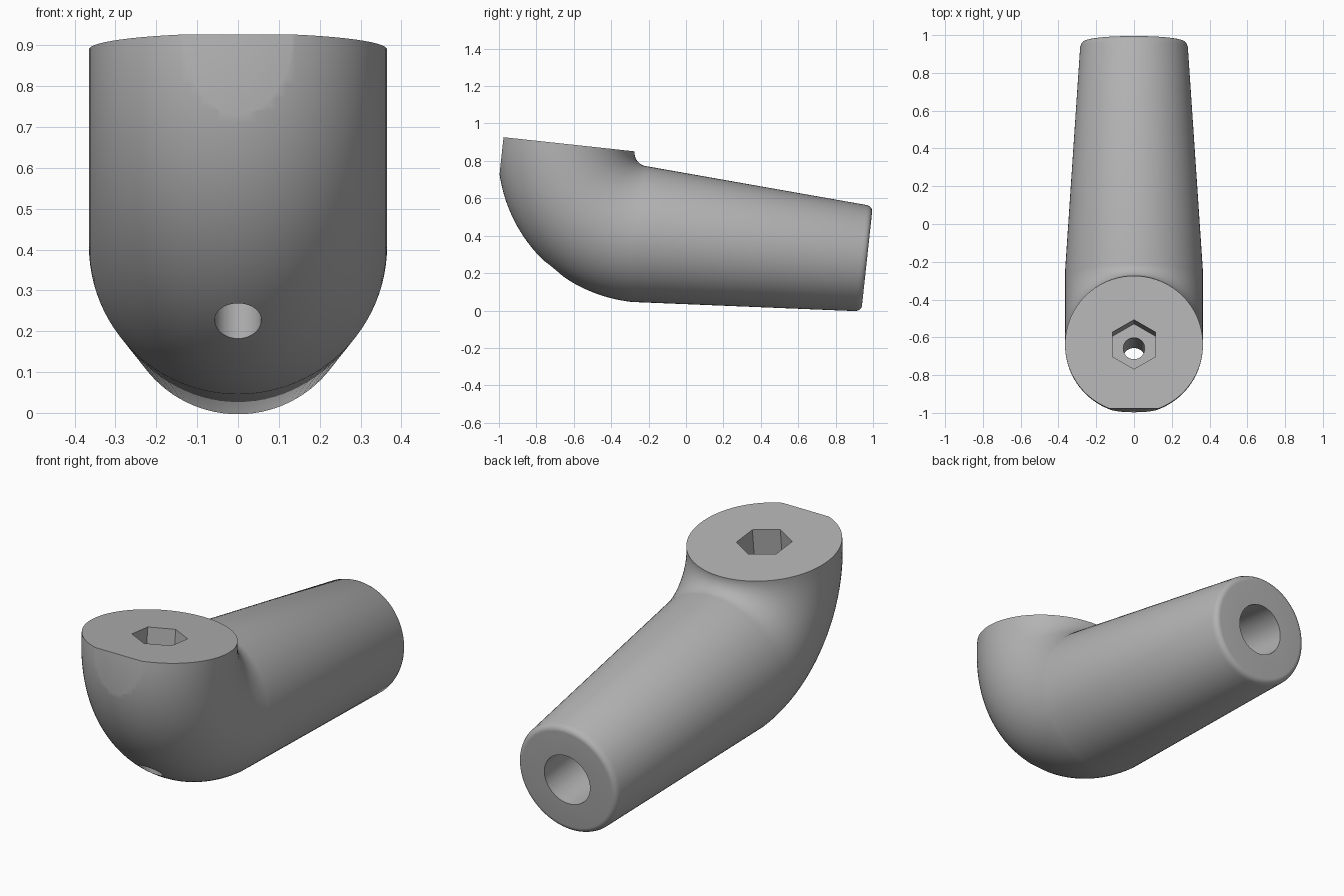
import bpy, bmesh
from math import pi, sin, cos, radians
from mathutils import Matrix, Vector

cube = bpy.data.objects.get("Cube")
if cube:
    bpy.data.objects.remove(cube, do_unlink=True)

grey = bpy.data.materials.new("plain grey")
grey.use_nodes = True
colour = (0.45, 0.45, 0.45, 1)
grey.diffuse_color = colour
grey.node_tree.nodes["Principled BSDF"].inputs["Base Color"].default_value = colour

# Tilted frame: origin at the bend pivot, y along the arm, z out of the seat face
FRAME = Matrix.Translation((0, -0.203, 0.843)) @ Matrix.Rotation(radians(-6.17), 4, 'X')
BEND, RADIUS, END_RADIUS, LENGTH, ROUND = 0.437, 0.365, 0.283, 1.225, 0.03
SIDES = 96


def finish(bm, name):
    bmesh.ops.recalc_face_normals(bm, faces=bm.faces)
    mesh = bpy.data.meshes.new(name)
    bm.to_mesh(mesh)
    bm.free()
    mesh.transform(FRAME)
    mesh.materials.append(grey)
    obj = bpy.data.objects.new(name, mesh)
    bpy.context.collection.objects.link(obj)
    return obj


def prism(name, sides, radius, centre, depth, axis, turn=0):
    bm = bmesh.new()
    spin = Matrix.Rotation(pi / 2, 4, 'X') if axis == 'Y' else Matrix.Rotation(turn, 4, 'Z')
    bmesh.ops.create_cone(bm, cap_ends=True, segments=sides, radius1=radius, radius2=radius,
                          depth=depth, matrix=Matrix.Translation(centre) @ spin)
    return finish(bm, name)


# Stations: (bend angle, distance along arm, section radius)
stations = [(pi / 2 * i / 40, 0, RADIUS) for i in range(41)]
stations.append((pi / 2, LENGTH - ROUND, END_RADIUS + 0.002))
for i in range(1, 9):
    a = pi / 2 * i / 8
    stations.append((pi / 2, LENGTH - ROUND * (1 - sin(a)), END_RADIUS - ROUND * (1 - cos(a))))

# Elbow and tapered arm as one lofted skin
bm = bmesh.new()
rings = []
for t, along, r in stations:
    ring = []
    for k in range(SIDES):
        a = 2 * pi * k / SIDES
        reach = BEND + r * cos(a)
        ring.append(bm.verts.new((r * sin(a), along - reach * cos(t), -reach * sin(t))))
    rings.append(ring)
for lower, upper in zip(rings, rings[1:]):
    for k in range(SIDES):
        n = (k + 1) % SIDES
        bm.faces.new((lower[k], lower[n], upper[n], upper[k]))
bm.faces.new(rings[0])
bm.faces.new(rings[-1])
body = finish(bm, "elbow_arm")

# Cutters: front flat, hex socket, screw hole and end bore
bm = bmesh.new()
bmesh.ops.create_cube(bm, size=1, matrix=Matrix.Translation((0, -1.277, 0)))
cutters = [
    finish(bm, "front_flat_cutter"),
    prism("hex_socket_cutter", 6, 0.131, Vector((0, -BEND, 0)), 0.4, 'Z'),
    prism("screw_hole_cutter", 48, 0.057, Vector((0, -BEND, -0.5)), 1.2, 'Z'),
    prism("end_bore_cutter", 48, 0.13, Vector((0, LENGTH, -BEND)), 1.5, 'Y'),
]
bpy.context.view_layer.objects.active = body
body.select_set(True)
for cutter in cutters:
    cutter.hide_render = True
    mod = body.modifiers.new("cut", 'BOOLEAN')
    mod.operation = 'DIFFERENCE'
    mod.solver = 'EXACT'
    mod.object = cutter
    bpy.ops.object.modifier_apply(modifier=mod.name)
    bpy.data.objects.remove(cutter, do_unlink=True)

# Smooth skin with crisp cut edges
bpy.ops.object.select_all(action='DESELECT')
body.select_set(True)
bpy.ops.object.shade_smooth_by_angle(angle=radians(30))
